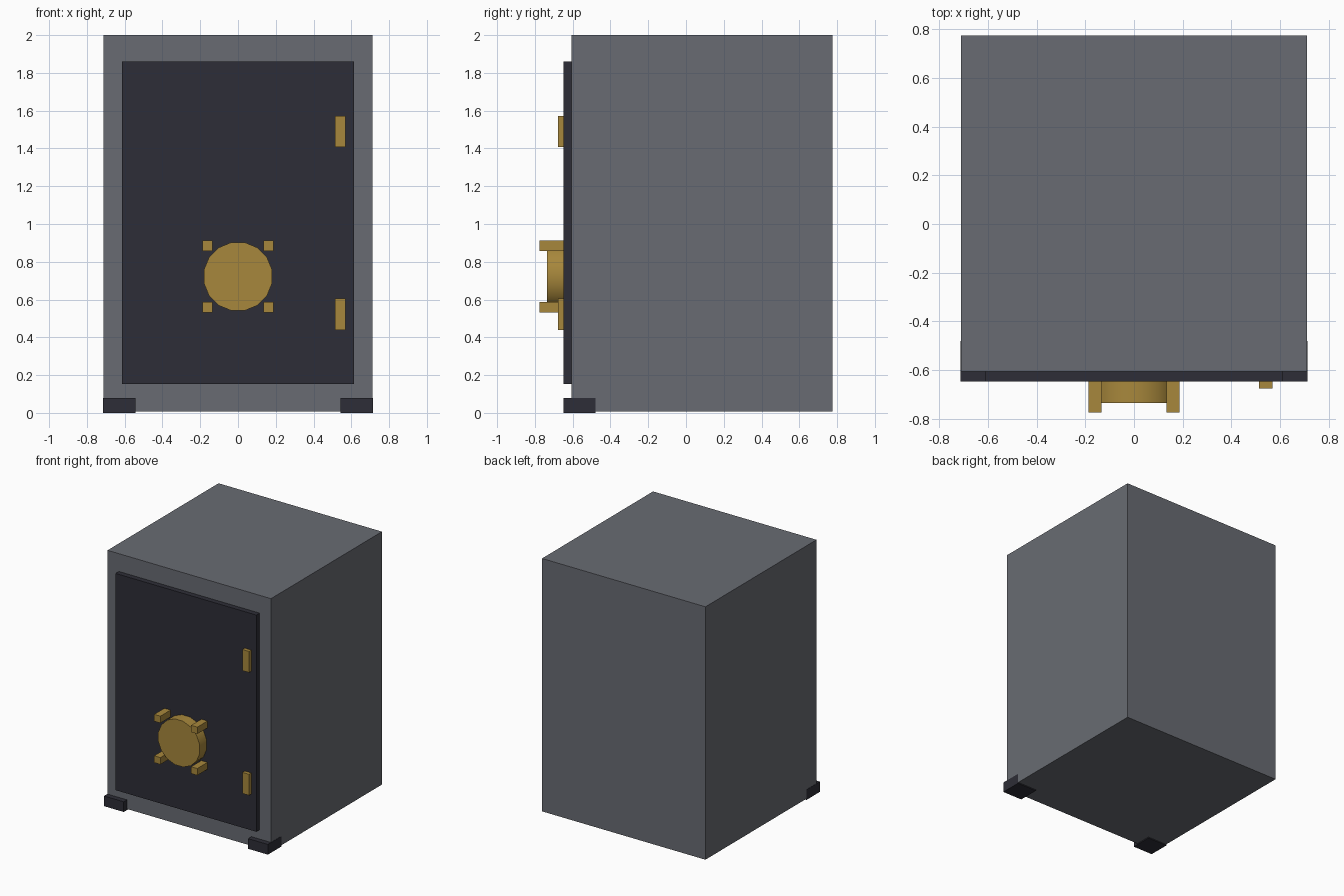
import bpy, math

if "Cube" in bpy.data.objects:
    bpy.data.objects.remove(bpy.data.objects["Cube"])


def material(name, rgb):
    m = bpy.data.materials.new(name)
    m.diffuse_color = (*rgb, 1.0)
    m.use_nodes = True
    m.node_tree.nodes["Principled BSDF"].inputs["Base Color"].default_value = m.diffuse_color
    return m


steel = material("grey steel", (0.140, 0.148, 0.170))
dark = material("dark paint", (0.027, 0.027, 0.038))
brass = material("brass", (0.39, 0.245, 0.045))


def box(name, x, y, z, mat):
    """Box from (min, max) ranges on each axis."""
    bpy.ops.mesh.primitive_cube_add(
        size=1, location=[(a + b) / 2 for a, b in (x, y, z)])
    ob = bpy.context.object
    ob.name = name
    ob.scale = [b - a for a, b in (x, y, z)]
    bpy.ops.object.transform_apply(location=False, rotation=False, scale=True)
    ob.data.materials.append(mat)
    return ob


# Cabinet and raised door
box("cabinet", (-0.712, 0.712), (-0.607, 0.775), (0.008, 2.0), steel)
box("door", (-0.613, 0.613), (-0.648, -0.600), (0.153, 1.86), dark)

# Front corner feet
for side, s in (("left", -1), ("right", 1)):
    xs = sorted((s * 0.542, s * 0.714))
    box(f"{side}_foot", xs, (-0.648, -0.48), (0.0, 0.08), dark)

# Hinges on the right edge of the door
for label, z in (("lower", 0.522), ("upper", 1.49)):
    box(f"{label}_hinge", (0.513, 0.570), (-0.677, -0.64),
        (z - 0.083, z + 0.083), brass)

# Round dial
bpy.ops.mesh.primitive_cylinder_add(
    vertices=16, radius=0.184, depth=0.095,
    location=(0, -0.6875, 0.722), rotation=(math.pi / 2, math.pi / 16, 0))
dial = bpy.context.object
dial.name = "dial"
dial.data.materials.append(brass)
bpy.ops.object.shade_smooth_by_angle(angle=math.radians(35))

# Four grip pegs around the dial
for sx in (-1, 1):
    for sz in (-1, 1):
        x, z = sx * 0.161, 0.722 + sz * 0.163
        box("dial_peg", (x - 0.027, x + 0.027), (-0.775, -0.64),
            (z - 0.027, z + 0.027), brass)
